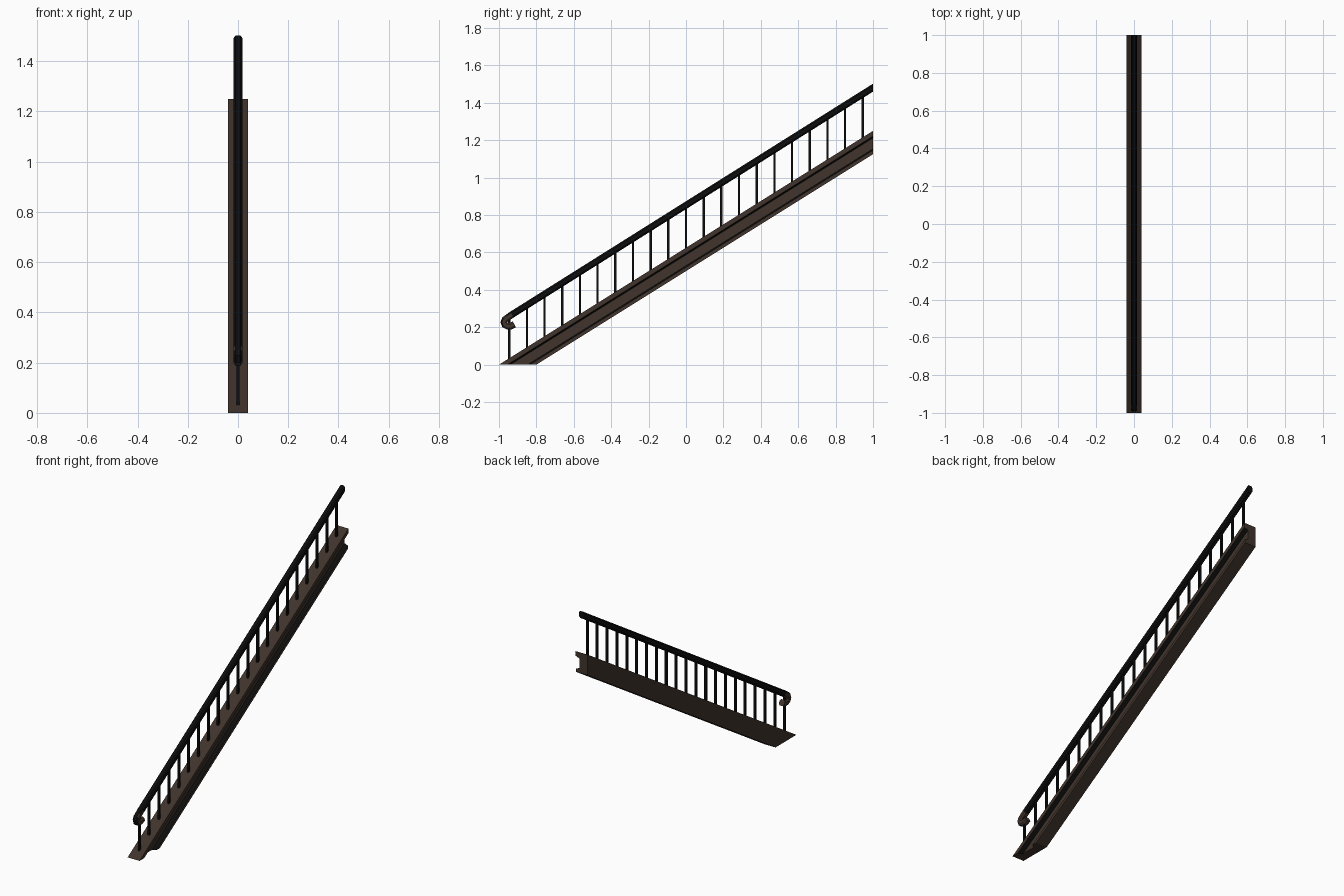
import bpy, bmesh, math
from mathutils import Vector

if "Cube" in bpy.data.objects:
    bpy.data.objects.remove(bpy.data.objects["Cube"])


def mat(name, c):
    m = bpy.data.materials.new(name)
    m.diffuse_color = (*c, 1)
    m.use_nodes = True
    m.node_tree.nodes["Principled BSDF"].inputs["Base Color"].default_value = m.diffuse_color
    return m


brown = mat("dark brown wood", (0.052, 0.034, 0.025))
black = mat("black iron", (0.004, 0.004, 0.004))
SLOPE = 0.625


def loft(name, rings, mats):
    """Skin a list of closed rings and cap both ends."""
    bm = bmesh.new()
    vs = [[bm.verts.new(p) for p in r] for r in rings]
    n = len(rings[0])
    for a, b in zip(vs, vs[1:]):
        for i in range(n):
            j = (i + 1) % n
            bm.faces.new((a[i], a[j], b[j], b[i]))
    bm.faces.new(vs[0])
    bm.faces.new(vs[-1])
    bmesh.ops.recalc_face_normals(bm, faces=bm.faces)
    me = bpy.data.meshes.new(name)
    bm.to_mesh(me)
    bm.free()
    for m in mats:
        me.materials.append(m)
    ob = bpy.data.objects.new(name, me)
    bpy.context.collection.objects.link(ob)
    return ob


# Stringer: channel section (x, drop below top line), cut level with the floor
section = [(-.04, 0), (.04, 0), (.04, .028), (.014, .038),
           (.014, .096), (.036, .104), (.036, .125), (-.04, .125)]
low = [(x, -1 + d / SLOPE, 0) for x, d in section]
high = [(x, 1, 2 * SLOPE - d) for x, d in section]
stringer = loft("stringer", [low, high], [brown, black])
# dark grooves where the flanges meet the web
for p in stringer.data.polygons:
    if 0.1 < p.normal.x < 0.97 and len(p.vertices) == 4:
        p.material_index = 1

# Handrail: eight-sided section swept down the slope into a curled end
path = [(1, 1.481), (-.93, .268), (-.953, .252), (-.968, .241), (-.974, .227),
        (-.969, .213), (-.955, .206), (-.937, .206), (-.918, .216)]
path = [Vector(p) for p in path]
octagon = [(-.017, -.010), (-.010, -.018), (.010, -.018), (.017, -.010),
           (.017, .010), (.010, .018), (-.010, .018), (-.017, .010)]
rings = []
for i, p in enumerate(path):
    t = (path[min(i + 1, len(path) - 1)] - path[max(i - 1, 0)]).normalized()
    nrm = Vector((t.y, -t.x))
    if i == 0:
        nrm = Vector((0, 1.18))      # plumb cut at the top
    rings.append([(x, p.x + nrm.x * s, p.y + nrm.y * s) for x, s in octagon])
rail = loft("handrail", rings, [black, brown])
# curled end is brown except along its front
for p in rail.data.polygons:
    if p.center.y < -.9 and p.center.z < .262 and p.normal.y > -.6:
        p.material_index = 1

# Balusters: thin square bars from stringer to handrail
for i in range(21):
    y = -.945 + .0945 * i
    z0 = SLOPE * (y + 1) - .004
    z1 = 1.481 + .6285 * (y - 1)
    w = .006
    sq = [(-w, -w), (w, -w), (w, w), (-w, w)]
    loft("baluster", [[(a, y + b, z) for a, b in sq] for z in (z0, z1)], [black])
